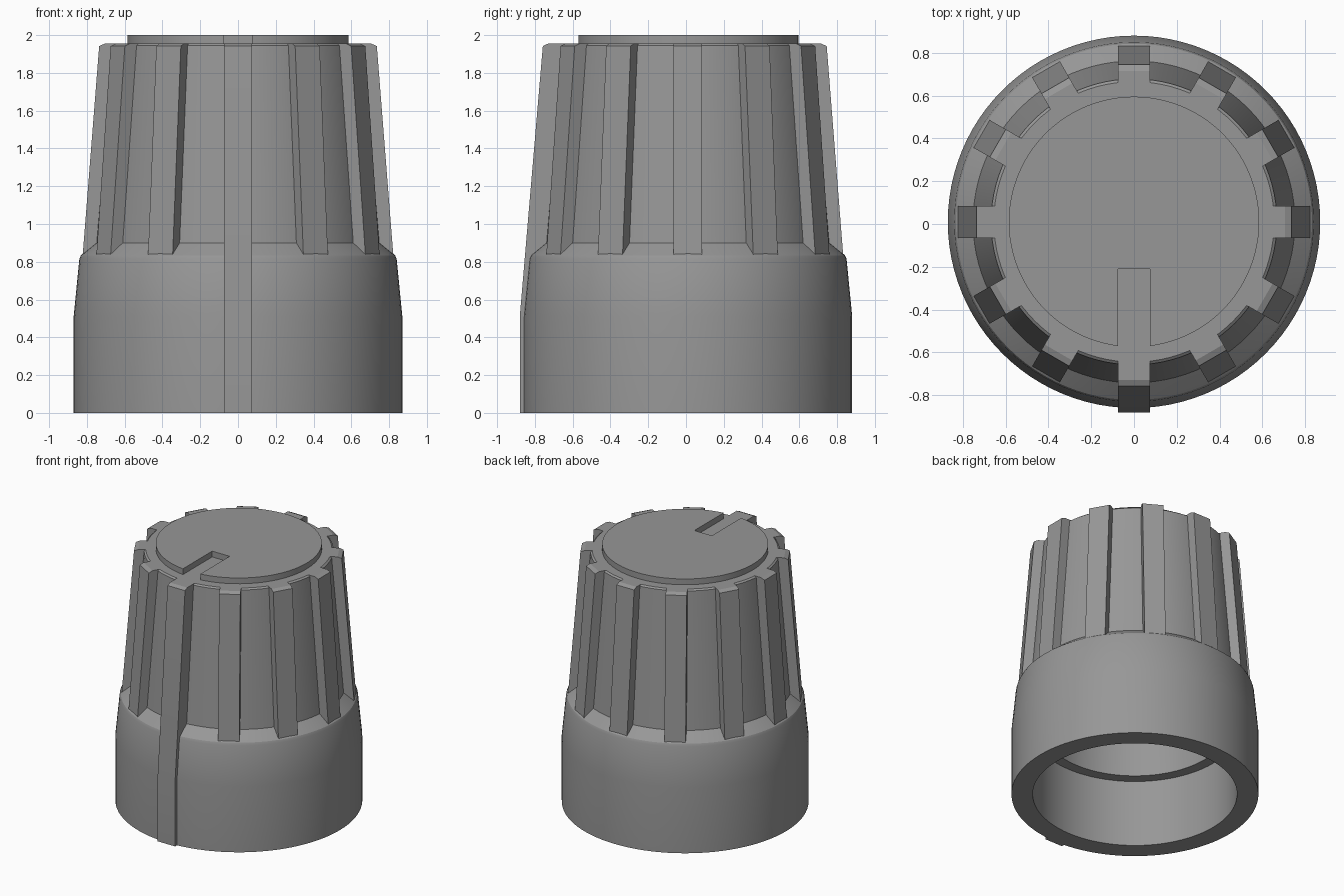
import bpy, bmesh, math
from mathutils import Matrix

if "Cube" in bpy.data.objects:
    bpy.data.objects.remove(bpy.data.objects["Cube"])

CY = 0.01          # knob axis offset, the pointer rib sticks out at the front
HALF = 0.075       # half width of ribs and slot
SEG = 96

grey = bpy.data.materials.new("mid_grey")
grey.diffuse_color = (0.31, 0.31, 0.31, 1)
grey.use_nodes = True
grey.node_tree.nodes["Principled BSDF"].inputs["Base Color"].default_value = grey.diffuse_color


def finish(bm, name):
    bmesh.ops.recalc_face_normals(bm, faces=bm.faces[:])
    me = bpy.data.meshes.new(name)
    bm.to_mesh(me)
    bm.free()
    me.materials.append(grey)
    ob = bpy.data.objects.new(name, me)
    ob.location.y = CY
    bpy.context.collection.objects.link(ob)
    bpy.ops.object.select_all(action='DESELECT')
    ob.select_set(True)
    bpy.context.view_layer.objects.active = ob
    bpy.ops.object.shade_smooth_by_angle(angle=math.radians(20))
    return ob


def lathe(name, profile):
    bm = bmesh.new()
    vs = [bm.verts.new((r, 0, z)) for r, z in profile]
    es = [bm.edges.new(p) for p in zip(vs, vs[1:])]
    bmesh.ops.spin(bm, geom=vs + es, cent=(0, 0, 0), axis=(0, 0, 1),
                   angle=math.tau, steps=SEG)
    bmesh.ops.remove_doubles(bm, verts=bm.verts[:], dist=1e-4)
    finish(bm, name)


def extrude_outline(bm, points, vec):
    face = bm.faces.new([bm.verts.new(p) for p in points])
    top = bmesh.ops.extrude_face_region(bm, geom=[face], use_keep_orig=True)
    verts = [g for g in top["geom"] if isinstance(g, bmesh.types.BMVert)]
    bmesh.ops.translate(bm, verts=verts, vec=vec)
    return list(face.verts) + verts


# hollow body: skirt, tapered collar, sloped ledge, core, then the inside
lathe("body", [
    (0, 1.955), (0.655, 1.955), (0.668, 1.945), (0.752, 0.90),
    (0.818, 0.846), (0.832, 0.834), (0.84, 0.815), (0.87, 0.51), (0.87, 0),
    (0.72, 0), (0.72, 0.52), (0.64, 0.52), (0.57, 1.80), (0, 1.80)])

# grip ribs every 30 degrees, leaving out the front one
bm = bmesh.new()
rib = [(0.60, 1.955), (0.705, 1.955), (0.735, 1.942), (0.822, 0.838), (0.60, 0.838)]
for i in range(12):
    if i == 9:
        continue
    vs = extrude_outline(bm, [(r, -HALF, z) for r, z in rib], (0, 2 * HALF, 0))
    bmesh.ops.rotate(bm, verts=vs, cent=(0, 0, 0),
                     matrix=Matrix.Rotation(i * math.tau / 12, 3, 'Z'))
finish(bm, "grip_ribs")

# longer pointer rib running down to the base
bm = bmesh.new()
pointer = [(0.60, 1.955), (0.74, 1.955), (0.768, 1.942), (0.89, 0.51), (0.89, 0),
           (0.78, 0), (0.78, 0.80), (0.60, 0.95)]
extrude_outline(bm, [(-HALF, -r, z) for r, z in pointer], (2 * HALF, 0, 0))
finish(bm, "pointer_rib")

# raised top disc with the indicator slot left open
R = 0.585
a = math.asin(HALF / R)
outline = []
for i in range(SEG + 1):
    t = -math.pi / 2 + a + (math.tau - 2 * a) * i / SEG
    outline.append((R * math.cos(t), R * math.sin(t), 1.95))
outline += [(-HALF, -0.22, 1.95), (HALF, -0.22, 1.95)]
bm = bmesh.new()
extrude_outline(bm, outline, (0, 0, 0.05))
finish(bm, "top_disc")
